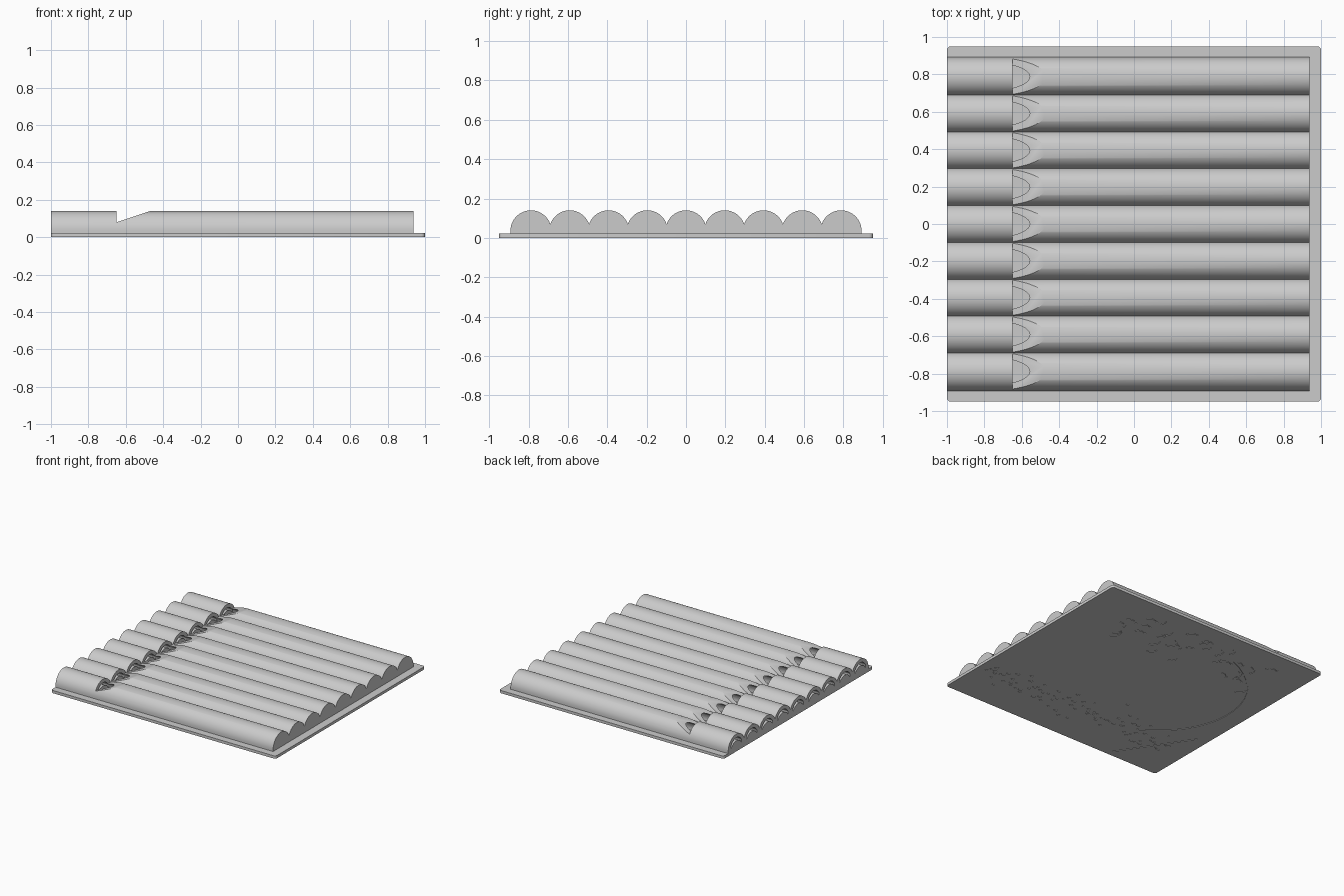
import bpy, bmesh, math, random
from math import sin, cos, pi, sqrt

cube = bpy.data.objects.get("Cube")
if cube:
    bpy.data.objects.remove(cube)
random.seed(4)

COUNT, PITCH = 9, 0.197
RADIUS, BORE, AXIS_Z = 0.104, 0.075, 0.036
PLATE_TOP, START, END, LIP = 0.022, -1.0, 0.937, -0.65
centres = [(i - (COUNT - 1) / 2) * PITCH for i in range(COUNT)]

grey = bpy.data.materials.new("light grey")
grey.use_nodes = True
grey.diffuse_color = (0.6, 0.6, 0.6, 1)
grey.node_tree.nodes["Principled BSDF"].inputs["Base Color"].default_value = grey.diffuse_color


def prism(bm, points, offset):
    """Close a prism from a planar ring of points swept by offset."""
    a = [bm.verts.new(p) for p in points]
    b = [bm.verts.new([c + d for c, d in zip(p, offset)]) for p in points]
    n = len(a)
    faces = [bm.faces.new(a), bm.faces.new(b)]
    faces += [bm.faces.new((a[i], a[(i + 1) % n], b[(i + 1) % n], b[i])) for i in range(n)]
    bmesh.ops.recalc_face_normals(bm, faces=faces)


def finish(bm, name):
    mesh = bpy.data.meshes.new(name)
    bm.to_mesh(mesh)
    bm.free()
    mesh.materials.append(grey)
    obj = bpy.data.objects.new(name, mesh)
    bpy.context.collection.objects.link(obj)
    return obj


def cut(target, cutter):
    mod = target.modifiers.new("cut", 'BOOLEAN')
    mod.operation, mod.solver, mod.object = 'DIFFERENCE', 'EXACT', cutter
    mod.use_self = True
    bpy.context.view_layer.objects.active = target
    bpy.ops.object.modifier_apply(modifier=mod.name)
    bpy.data.objects.remove(cutter)


def smooth(obj):
    bpy.ops.object.select_all(action='DESELECT')
    obj.select_set(True)
    bpy.context.view_layer.objects.active = obj
    bpy.ops.object.shade_smooth_by_angle(angle=math.radians(30))


def arc(cy, cz, r, a0, a1, steps, x):
    return [(x, cy + r * cos(a0 + (a1 - a0) * i / steps), cz + r * sin(a0 + (a1 - a0) * i / steps))
            for i in range(steps + 1)]


# Row of joined pipes: one scalloped outline swept along x
valley = math.acos(PITCH / 2 / RADIUS)
outline = [(START, -centres[-1] - RADIUS, PLATE_TOP)]
for i, cy in enumerate(centres):
    a0 = pi if i == 0 else pi - valley
    a1 = 0 if i == COUNT - 1 else valley
    pts = arc(cy, AXIS_Z, RADIUS, a0, a1, 32, START)
    outline += pts if i == 0 else pts[1:]
outline.append((START, centres[-1] + RADIUS, PLATE_TOP))
bm = bmesh.new()
prism(bm, outline, (END - START, 0, 0))
pipes = finish(bm, "pipes")

# Hollow bores, closed at the far end
bm = bmesh.new()
for cy in centres:
    prism(bm, arc(cy, AXIS_Z, BORE, 0, 2 * pi * 47 / 48, 47, LIP), (0.9 - LIP, 0, 0))
cut(pipes, finish(bm, "bore_cutter"))

# Crescent air channels from the mouth end to the bores
bm = bmesh.new()
drop = 0.025
tip = math.asin(drop / 2 / BORE)
for cy in centres:
    top = arc(cy, AXIS_Z, BORE, tip + 0.3, pi - tip - 0.3, 20, START - 0.05)
    half = top[0][1] - cy
    low = AXIS_Z - drop
    a = math.asin(half / BORE)
    bottom = arc(cy, low, BORE, pi / 2 + a, pi / 2 - a, 20, START - 0.05)
    prism(bm, top + bottom, (LIP + 0.06 - START, 0, 0))
cut(pipes, finish(bm, "channel_cutter"))

# Sloping sound windows across every pipe
bm = bmesh.new()
prism(bm, [(LIP, -1, 0.08), (-0.41, -1, 0.16), (LIP, -1, 0.16)], (0, 2, 0))
cut(pipes, finish(bm, "window_cutter"))
smooth(pipes)

# Base plate with small rounded corners
bm = bmesh.new()
ring = []
for sx, sy, a0 in ((1, 1, 0), (-1, 1, 90), (-1, -1, 180), (1, -1, 270)):
    for k in range(5):
        a = math.radians(a0 + k * 22.5)
        ring.append((sx * 0.98 + 0.02 * cos(a), sy * 0.93 + 0.02 * sin(a), 0))
prism(bm, ring, (0, 0, PLATE_TOP))
plate = finish(bm, "base_plate")

# Shallow engraved scene beneath: dots, curved lines and leafy sprays
DEPTH = 0.004
bm = bmesh.new()


def dot(x, y, r):
    prism(bm, [(x + r * cos(k * pi / 4), y + 0.7 * r * sin(k * pi / 4), -DEPTH) for k in range(8)],
          (0, 0, 2 * DEPTH))


def stroke(path, w):
    n = len(path)
    left, right = [], []
    for i, (x, y) in enumerate(path):
        (x0, y0), (x1, y1) = path[max(i - 1, 0)], path[min(i + 1, n - 1)]
        d = sqrt((x1 - x0) ** 2 + (y1 - y0) ** 2)
        nx, ny = -(y1 - y0) / d * w, (x1 - x0) / d * w
        left.append((x + nx, y + ny, -DEPTH))
        right.append((x - nx, y - ny, -DEPTH))
    prism(bm, left + right[::-1], (0, 0, 2 * DEPTH))


for i in range(90):
    x = 0.93 - 1.75 * i / 89
    dot(x, -0.58 + random.gauss(0, 0.08), random.uniform(0.008, 0.02))
stroke([(-0.1 - 0.75 * sin(t * pi / 24), 0.05 - 0.68 * cos(t * pi / 24)) for t in range(4, 22)], 0.004)
stroke([(-0.55 - 0.04 * t, -0.9 + 0.06 * t) for t in range(10)], 0.004)
for i in range(32):
    x = random.uniform(-0.7, 0.75)
    y = 0.6 + random.uniform(-0.2, 0.2)
    r, a0 = random.uniform(0.03, 0.06), random.uniform(0, pi)
    stroke([(x + r * cos(a0 + k * 0.4), y + r * sin(a0 + k * 0.4)) for k in range(6)], 0.007)
cut(plate, finish(bm, "engraving_cutter"))
smooth(plate)
